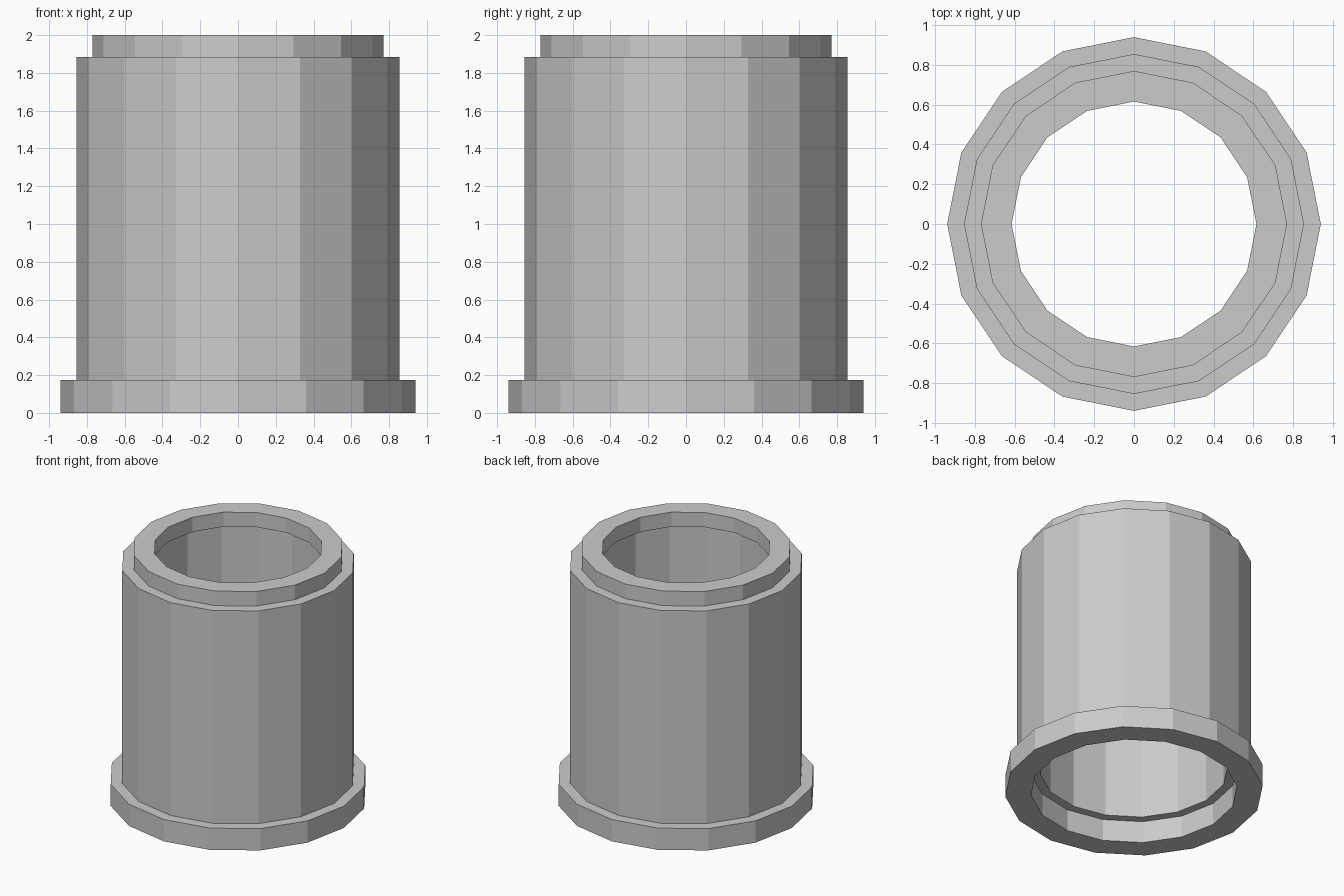
import bpy, bmesh
from math import cos, sin, tau

if "Cube" in bpy.data.objects:
    bpy.data.objects.remove(bpy.data.objects["Cube"])

SIDES = 16
BORE = 0.8  # inner radius as a share of the outer radius

# stacked tube sections: outer radius, bottom z, top z
SECTIONS = [
    (0.94, 0.0, 0.175),    # base flange
    (0.855, 0.175, 1.883), # body
    (0.77, 1.883, 2.0),    # top collar
]

# closed stepped wall profile: up the outside, down the bore
outer = [(r, z) for r, z0, z1 in SECTIONS for z in (z0, z1)]
inner = [(r * BORE, z) for r, z in reversed(outer)]
profile = outer + inner

# revolve the profile into a flat-sided sleeve
bm = bmesh.new()
rings = [[bm.verts.new((r * cos(tau * i / SIDES), r * sin(tau * i / SIDES), z))
          for i in range(SIDES)] for r, z in profile]
for k, low in enumerate(rings):
    high = rings[(k + 1) % len(rings)]
    for i in range(SIDES):
        j = (i + 1) % SIDES
        bm.faces.new((low[i], low[j], high[j], high[i]))
bmesh.ops.recalc_face_normals(bm, faces=bm.faces)

mesh = bpy.data.meshes.new("stepped_sleeve")
bm.to_mesh(mesh)
bm.free()
bpy.context.collection.objects.link(bpy.data.objects.new("stepped_sleeve", mesh))
